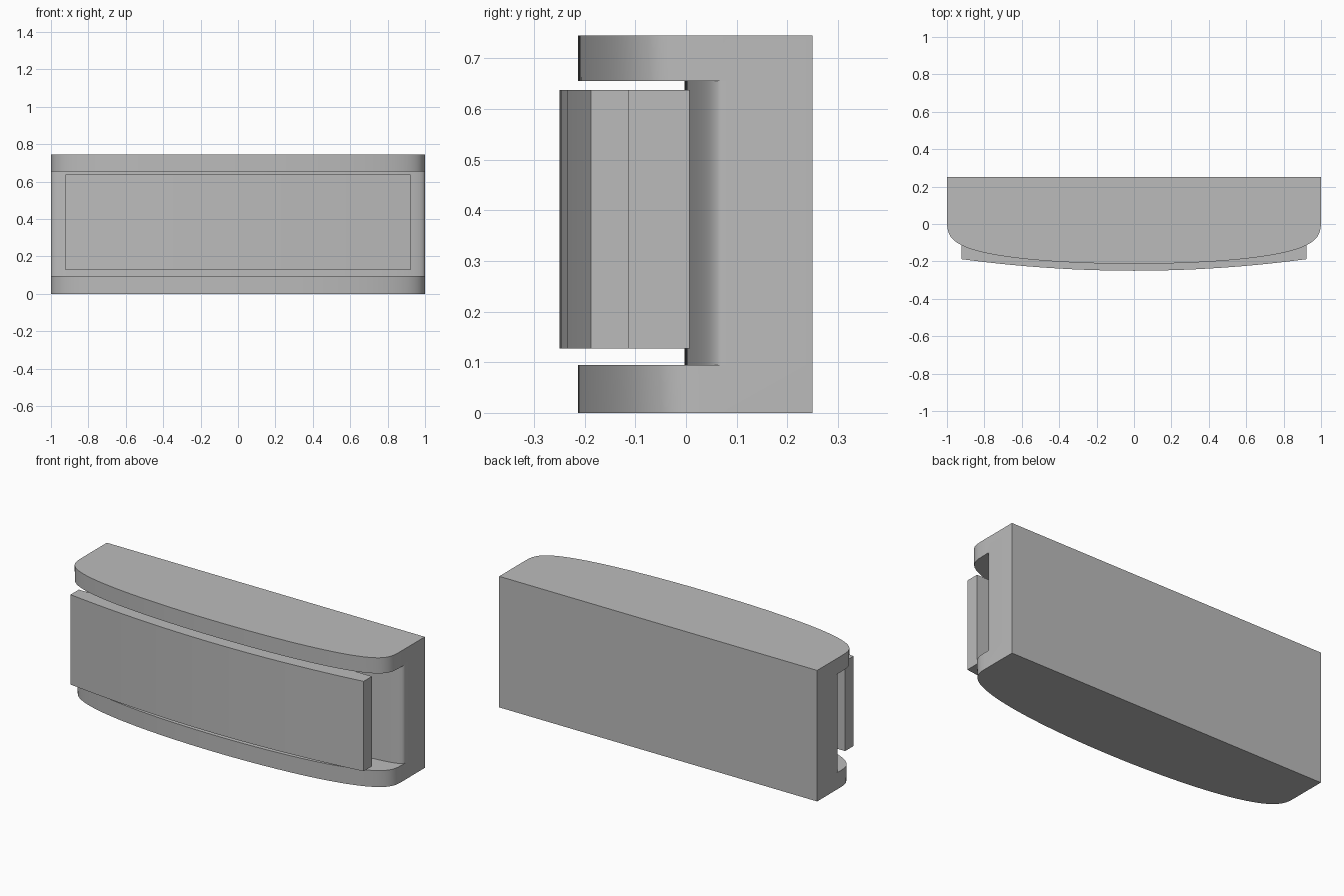
import bpy
import bmesh
import math

if "Cube" in bpy.data.objects:
    bpy.data.objects.remove(bpy.data.objects["Cube"], do_unlink=True)

grey = bpy.data.materials.new("plain grey")
grey.use_nodes = True
COLOUR = (0.5, 0.5, 0.5, 1)
grey.diffuse_color = COLOUR
grey.node_tree.nodes["Principled BSDF"].inputs["Base Color"].default_value = COLOUR

BACK = 0.25
RECESS = 0.08          # where the channel wall meets the sides
STEPS = 64


def loft(name, rings, smooth):
    """Skin a stack of closed rings and cap both ends."""
    bm = bmesh.new()
    loops = [[bm.verts.new(p) for p in ring] for ring in rings]
    n = len(loops[0])
    for a, b in zip(loops, loops[1:]):
        for i in range(n):
            j = (i + 1) % n
            bm.faces.new((a[i], a[j], b[j], b[i]))
    bm.faces.new(loops[0][::-1])
    bm.faces.new(loops[-1])
    bmesh.ops.remove_doubles(bm, verts=bm.verts, dist=0.00001)
    bmesh.ops.recalc_face_normals(bm, faces=bm.faces)
    mesh = bpy.data.meshes.new(name)
    bm.to_mesh(mesh)
    bm.free()
    mesh.materials.append(grey)
    obj = bpy.data.objects.new(name, mesh)
    bpy.context.collection.objects.link(obj)
    if smooth:
        bpy.ops.object.select_all(action='DESELECT')
        obj.select_set(True)
        bpy.context.view_layer.objects.active = obj
        bpy.ops.object.shade_smooth_by_angle(angle=math.radians(30))
    return obj


def bowed_ring(z, start, front, power):
    """Straight back and sides with a rounded, bowed front."""
    ring = [(1, RECESS, z), (1, BACK, z), (-1, BACK, z), (-1, RECESS, z)]
    for i in range(STEPS + 1):
        a = math.pi * i / STEPS
        depth = max(math.sin(a), 0) ** (2 / power)
        ring.append((-math.cos(a), start - (start - front) * depth, z))
    return ring


def lip_ring(z):
    # Corners grow rounder towards the bottom
    return bowed_ring(z, 0.04, -0.213, 2.8 + z / 0.745)


def wall_ring(z):
    return bowed_ring(z, RECESS, -0.003, 3)


# Housing: lower lip, recessed channel, upper lip
LOW, HIGH, TOP = 0.095, 0.655, 0.745
loft("housing", [lip_ring(0), lip_ring(LOW), wall_ring(LOW),
                 wall_ring(HIGH), lip_ring(HIGH), lip_ring(TOP)], True)

# Front panel: flat back, gently bowed face
PANEL_LOW, PANEL_HIGH, HALF = 0.127, 0.638, 0.922


def panel_ring(z):
    ring = [(HALF, -0.113, z), (-HALF, -0.113, z)]
    for i in range(17):
        t = i / 8 - 1
        ring.append((HALF * t, -0.25 + 0.062 * t * t, z))
    return ring


loft("front_panel", [panel_ring(PANEL_LOW), panel_ring(PANEL_HIGH)], False)


# Mount joining the panel to the channel wall
def mount_ring(z):
    return [(s * 0.57, y, z) for s, y in
            ((1, 0.02), (-1, 0.02), (-1, -0.113), (1, -0.113))]


loft("panel_mount", [mount_ring(PANEL_LOW), mount_ring(PANEL_HIGH)], False)
